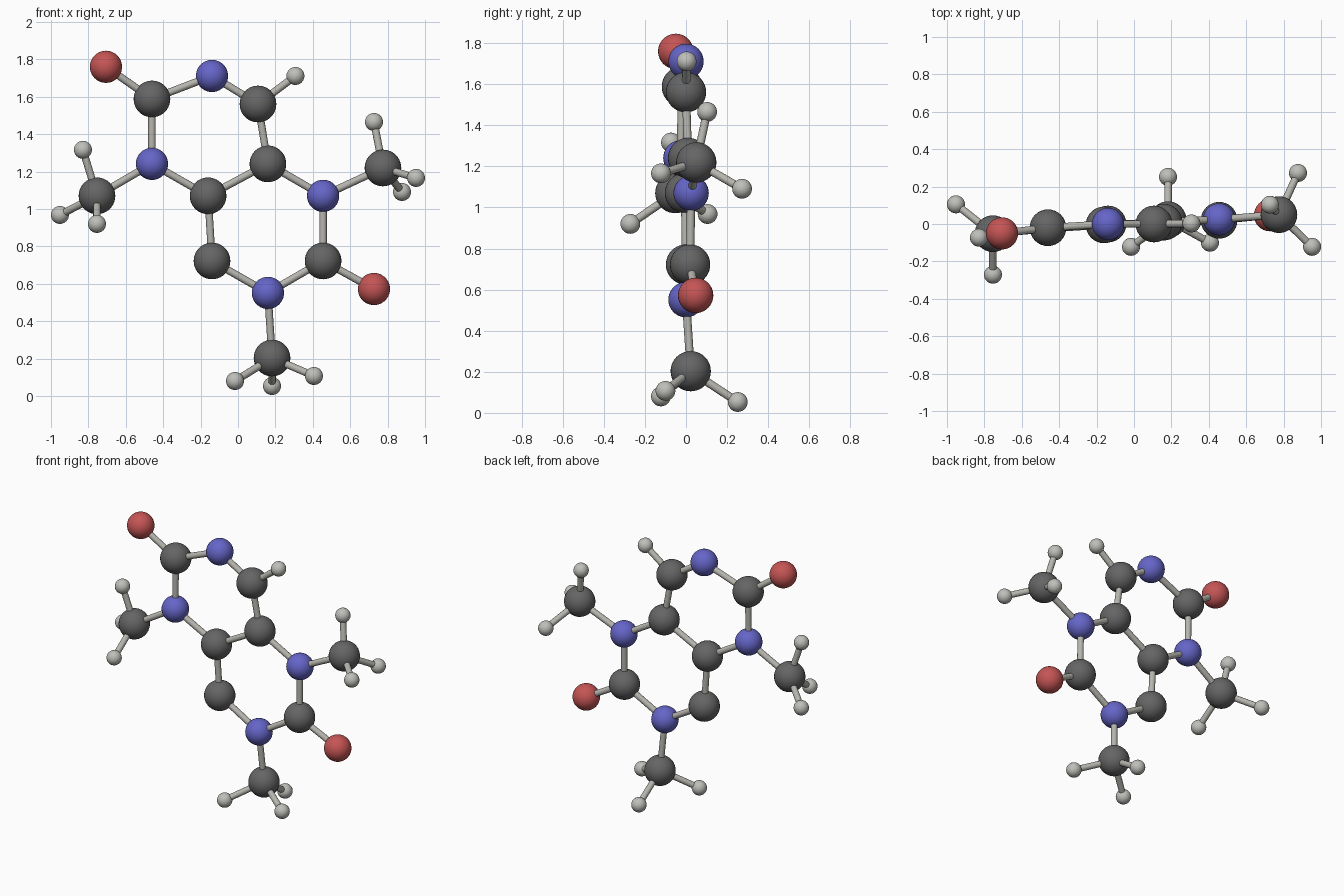
import bpy
from mathutils import Vector

if "Cube" in bpy.data.objects:
    bpy.data.objects.remove(bpy.data.objects["Cube"])


def material(name, rgb):
    m = bpy.data.materials.new(name)
    m.diffuse_color = (*rgb, 1)
    m.use_nodes = True
    m.node_tree.nodes["Principled BSDF"].inputs["Base Color"].default_value = m.diffuse_color
    return m


# element: (name, radius, material)
ELEMENTS = {
    "C": ("carbon", 0.098, material("dark grey", (0.13, 0.13, 0.13))),
    "N": ("nitrogen", 0.086, material("blue", (0.13, 0.13, 0.58))),
    "O": ("oxygen", 0.086, material("red", (0.56, 0.09, 0.09))),
    "H": ("hydrogen", 0.048, material("pale grey", (0.52, 0.52, 0.49))),
}
BOND_MAT = material("bond grey", (0.47, 0.46, 0.42))
BOND_R = 0.02

# atom centres: first letter is the element
ATOMS = {
    # upper ring
    "C1": (-0.46, -0.02, 1.588), "N1": (-0.139, 0.0, 1.711),
    "C2": (0.107, 0.0, 1.561), "N2": (-0.46, -0.025, 1.241),
    "C3": (-0.16, -0.005, 1.07), "C4": (0.16, 0.01, 1.241),
    # lower ring
    "N3": (0.455, 0.025, 1.07), "C6": (0.455, 0.02, 0.722),
    "N4": (0.16, 0.0, 0.551), "C5": (-0.139, 0.0, 0.722),
    # side atoms
    "O1": (-0.706, -0.05, 1.76), "O2": (0.727, 0.047, 0.572),
    "H0": (0.307, 0.003, 1.711),
    # left side group
    "C7": (-0.754, -0.052, 1.07), "H1": (-0.829, -0.073, 1.316),
    "H2": (-0.952, 0.105, 0.968), "H3": (-0.754, -0.271, 0.92),
    # right side group
    "C8": (0.775, 0.05, 1.219), "H4": (0.727, 0.103, 1.465),
    "H5": (0.952, -0.122, 1.166), "H6": (0.877, 0.273, 1.091),
    # bottom group
    "C9": (0.182, 0.023, 0.203), "H7": (-0.016, -0.122, 0.08),
    "H8": (0.182, 0.252, 0.053), "H9": (0.406, -0.1, 0.107),
}

# chains of bonded atoms
CHAINS = [
    "C3 N2 C1 N1 C2 C4 C3",            # upper ring
    "C4 N3 C6 N4 C5 C3",               # rest of lower ring
    "C1 O1", "C6 O2", "C2 H0",
    "N2 C7 H1", "H2 C7 H3",
    "N3 C8 H4", "H5 C8 H6",
    "N4 C9 H7", "H8 C9 H9",
]


def finish(name, mat):
    ob = bpy.context.object
    ob.name = name
    ob.data.materials.append(mat)
    bpy.ops.object.shade_smooth_by_angle()


# atoms
for key, pos in ATOMS.items():
    name, radius, mat = ELEMENTS[key[0]]
    bpy.ops.mesh.primitive_uv_sphere_add(segments=32, ring_count=20, radius=radius, location=pos)
    finish(f"{name}_{key[1]}", mat)

# bonds: rods between neighbouring atoms
for chain in CHAINS:
    keys = chain.split()
    for a, b in zip(keys, keys[1:]):
        p, q = Vector(ATOMS[a]), Vector(ATOMS[b])
        bpy.ops.mesh.primitive_cylinder_add(
            vertices=16, radius=BOND_R, depth=(q - p).length, location=(p + q) / 2,
            rotation=(q - p).to_track_quat("Z", "Y").to_euler())
        finish(f"bond_{a}_{b}", BOND_MAT)
